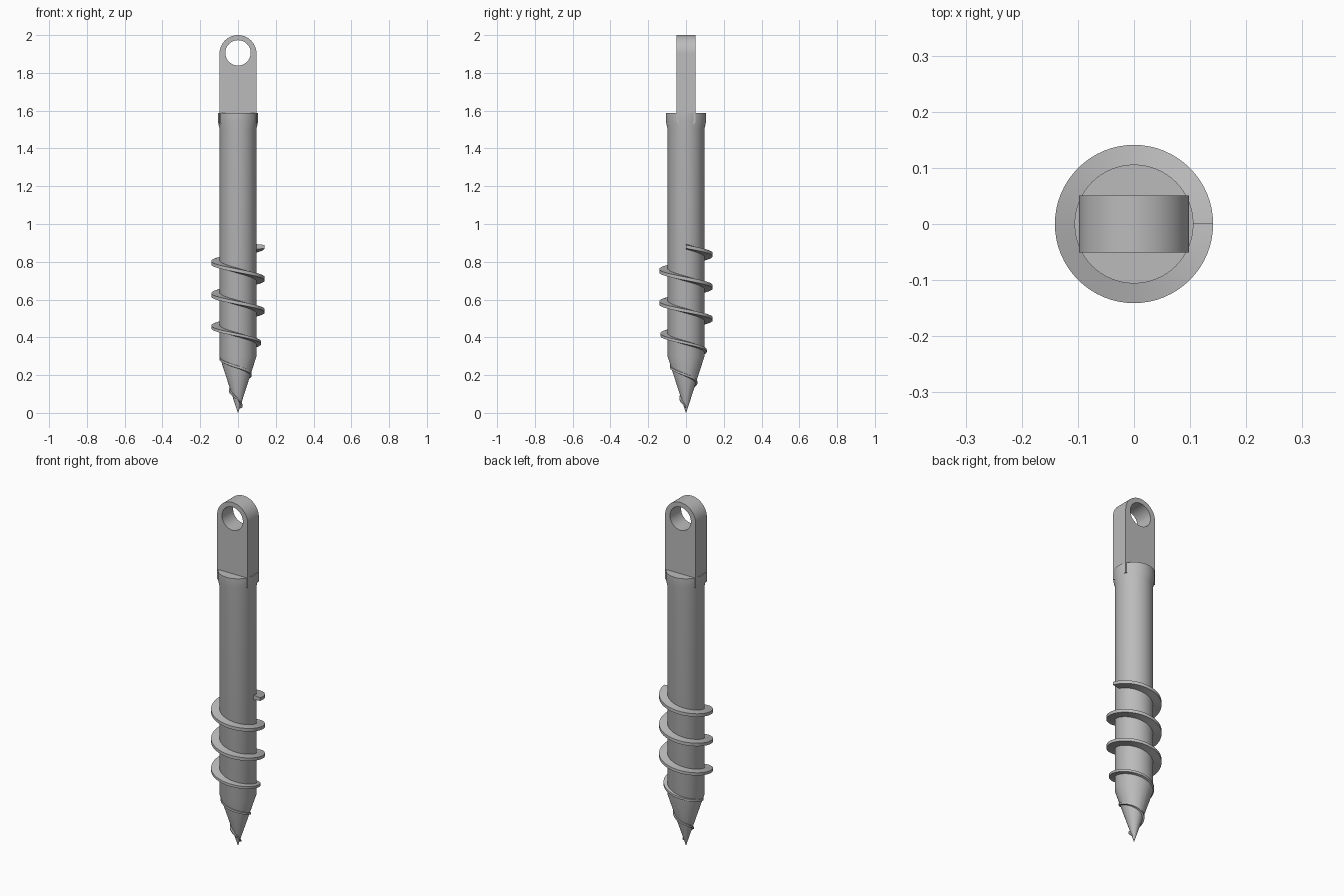
import bpy, bmesh
from math import sin, cos, pi, tau, radians

cube = bpy.data.objects.get("Cube")
if cube:
    bpy.data.objects.remove(cube, do_unlink=True)

steel = bpy.data.materials.new("plain grey steel")
steel.use_nodes = True
GREY = (0.5, 0.5, 0.5, 1)
steel.diffuse_color = GREY
steel.node_tree.nodes["Principled BSDF"].inputs["Base Color"].default_value = GREY

SHAFT_R, CONE_TOP = 0.098, 0.3


def finish(obj, angle=28):
    """Weld, orient, colour and smooth a part."""
    bm = bmesh.new()
    bm.from_mesh(obj.data)
    bmesh.ops.remove_doubles(bm, verts=bm.verts, dist=0.0002)
    bmesh.ops.recalc_face_normals(bm, faces=bm.faces)
    bm.to_mesh(obj.data)
    bm.free()
    obj.data.materials.clear()
    obj.data.materials.append(steel)
    bpy.ops.object.select_all(action="DESELECT")
    obj.select_set(True)
    bpy.context.view_layer.objects.active = obj
    bpy.ops.object.shade_smooth_by_angle(angle=radians(angle))


def add_rings(name, rings, closed):
    """Skin a row of vertex rings; cap the ends unless the row is closed."""
    bm = bmesh.new()
    rows = [[bm.verts.new(p) for p in ring] for ring in rings]
    n = len(rows[0])
    for a, b in zip(rows, rows[1:] + rows[:1] if closed else rows[1:]):
        for i in range(n):
            j = (i + 1) % n
            bm.faces.new((a[i], a[j], b[j], b[i]))
    if not closed:
        bm.faces.new(rows[0])
        bm.faces.new(rows[-1])
    mesh = bpy.data.meshes.new(name)
    bm.to_mesh(mesh)
    bm.free()
    obj = bpy.data.objects.new(name, mesh)
    bpy.context.collection.objects.link(obj)
    return obj


# Shaft with pointed tip and flared collar
profile = [(0.001, 0), (SHAFT_R, CONE_TOP), (SHAFT_R, 1.505),
           (0.106, 1.54), (0.106, 1.588)]
SIDES = 64
shaft = add_rings("shaft", [[(r * cos(tau * i / SIDES), r * sin(tau * i / SIDES), z)
                             for i in range(SIDES)] for r, z in profile], False)
finish(shaft)

# Helical thread, shrinking along the tip
PITCH, TOP, BOTTOM, STEPS = 0.17, 0.88, 0.03, 320
sections = []
for k in range(STEPS + 1):
    z = BOTTOM + (TOP - BOTTOM) * k / STEPS
    turn = tau * (TOP - z) / PITCH
    core = SHAFT_R * min(1, z / CONE_TOP)
    inner = core * 0.93
    outer = min(0.141, 0.013 + 0.295 * z)
    size = min(1, 0.4 + z)
    sections.append([(r * cos(turn), r * sin(turn), z + h * size)
                     for r, h in ((inner, -0.014), (outer, -0.009),
                                  (outer, 0.009), (inner, 0.014))])
finish(add_rings("thread", sections, False))

# Flat eye tang with a round hole
curve = bpy.data.curves.new("eye_tang", "CURVE")
curve.dimensions = "2D"
curve.fill_mode = "BOTH"
curve.extrude = 0.051


def add_outline(points):
    spline = curve.splines.new("POLY")
    spline.points.add(len(points) - 1)
    for p, (x, y) in zip(spline.points, points):
        p.co = (x, y, 0, 1)
    spline.use_cyclic_u = True


EYE_Z = 1.902
arch = [(SHAFT_R * cos(pi * i / 32), EYE_Z + SHAFT_R * sin(pi * i / 32)) for i in range(33)]
add_outline(arch + [(-SHAFT_R, 1.53), (SHAFT_R, 1.53)])
add_outline([(0.067 * cos(tau * i / 48), EYE_Z + 0.004 + 0.067 * sin(tau * i / 48))
             for i in range(48)])
tang = bpy.data.objects.new("eye_tang", curve)
bpy.context.collection.objects.link(tang)
tang.rotation_euler.x = pi / 2
bpy.ops.object.select_all(action="DESELECT")
tang.select_set(True)
bpy.context.view_layer.objects.active = tang
bpy.ops.object.convert(target="MESH")
finish(bpy.context.view_layer.objects.active)
